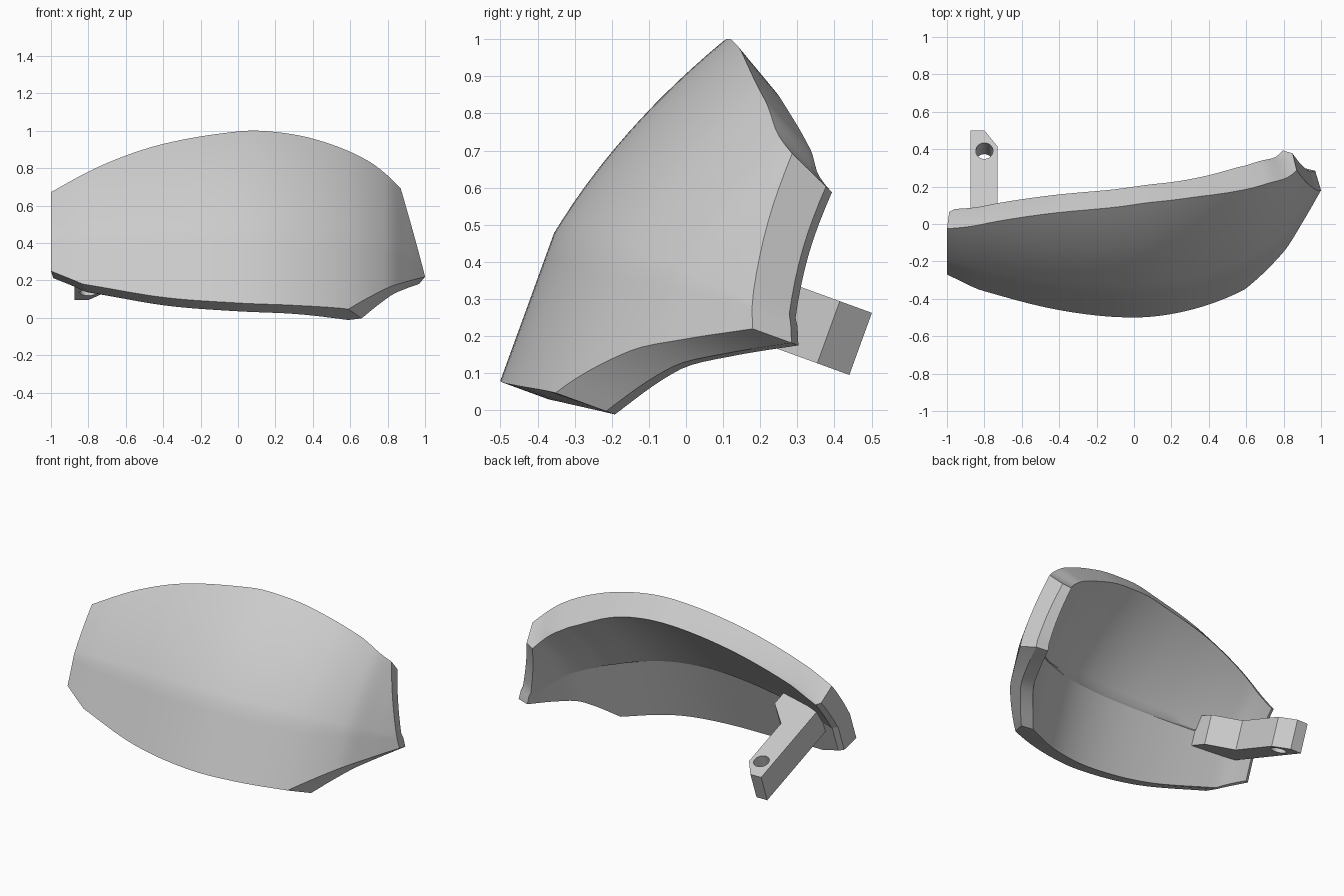
import bpy, bmesh, math
from mathutils import Matrix

cube = bpy.data.objects.get("Cube")
if cube:
    bpy.data.objects.remove(cube, do_unlink=True)

TILT = Matrix.Rotation(math.radians(-20), 4, 'X')   # the part leans back
CREASE = 0.328                                      # height where the wall starts to curve over

grey = bpy.data.materials.new("plain_grey")
grey.use_nodes = True
grey.diffuse_color = (0.6, 0.6, 0.6, 1)
grey.node_tree.nodes["Principled BSDF"].inputs["Base Color"].default_value = (0.6, 0.6, 0.6, 1)


def smooth_curve(pts):
    """Smooth function through a few (x, value) points."""
    n = len(pts)
    slope = lambda a, b: (pts[b][1] - pts[a][1]) / (pts[b][0] - pts[a][0])
    m = [slope(max(i - 1, 0), min(i + 1, n - 1)) for i in range(n)]

    def f(x):
        i = max(k for k in range(n - 1) if k == 0 or pts[k][0] <= x)
        (x0, a), (x1, b) = pts[i], pts[i + 1]
        h = x1 - x0
        t = (x - x0) / h
        return ((2*t**3 - 3*t*t + 1) * a + (t**3 - 2*t*t + t) * h * m[i]
                + (3*t*t - 2*t**3) * b + (t**3 - t*t) * h * m[i + 1])
    return f


def line(x, x0, a, x1, b):
    return a + (b - a) * (x - x0) / (x1 - x0)


# Plan curve of the wall, and its top and bottom outlines
plan = smooth_curve([(-1, -.339), (-.83, -.391), (-.4, -.47), (0, -.497), (.3, -.455),
                     (.59, -.346), (.8, -.195), (.9, -.06), (1, .094)])
top_curve = smooth_curve([(-1, .623), (-.7, .785), (-.4, .895), (0, .972), (.15, .98),
                          (.4, .953), (.7, .859), (.87, .748)])
low_curve = smooth_curve([(-.83, .05), (-.4, -.054), (0, -.096), (.3, -.094), (.59, -.076)])


def top(x):
    return top_curve(x) if x <= .87 else line(x, .87, .748, 1, .268)


def low(x):
    if x < -.83:
        return line(x, -1, .143, -.83, .05)
    return low_curve(x) if x <= .59 else line(x, .59, -.076, 1, .268)


def outer(x, w):
    t = max(w - CREASE, 0)
    return (x, plan(x) + .2 * t + .3 * t * t, w)


def thickness(x, w):
    """Offset from the outer to the inner skin."""
    d = .01
    s = (plan(min(x + d, 1)) - plan(max(x - d, -1))) / (min(x + d, 1) - max(x - d, -1))
    if x > 0:
        s = max(0, x - .6) * 2
    lean = .2 + .6 * (w - CREASE) if w > CREASE else 0
    thick = .13 + .04 * math.exp(-((x - .6) / .2) ** 2)
    return (-s * thick, thick, -lean * thick)


def finish(ob):
    ob.data.materials.append(grey)
    bpy.ops.object.select_all(action='DESELECT')
    ob.select_set(True)
    bpy.context.view_layer.objects.active = ob
    bpy.ops.object.shade_smooth_by_angle(angle=math.radians(25))


def to_object(bm, name):
    bmesh.ops.remove_doubles(bm, verts=bm.verts, dist=.0005)
    bmesh.ops.recalc_face_normals(bm, faces=bm.faces)
    bm.transform(TILT)
    mesh = bpy.data.meshes.new(name)
    bm.to_mesh(mesh)
    bm.free()
    ob = bpy.data.objects.new(name, mesh)
    bpy.context.collection.objects.link(ob)
    return ob


# Curved shell: outer skin, inner skin and a bevelled rim between them
spans = [(-1, -.83, 4), (-.83, .59, 32), (.59, .87, 12), (.87, 1, 10)]
xs = [a + (b - a) * i / n for a, b, n in spans for i in range(n)] + [1]
ROWS_LOW, ROWS_UP = 6, 14
bm = bmesh.new()
skin, lining, rim = [], [], []
for x in xs:
    mid_w = max(low(x), min(CREASE, top(x)))
    ws = [low(x) + (mid_w - low(x)) * j / ROWS_LOW for j in range(ROWS_LOW)]
    ws += [mid_w + (top(x) - mid_w) * j / ROWS_UP for j in range(ROWS_UP + 1)]
    cols = ([], [], [])
    for j, w in enumerate(ws):
        p, d = outer(x, w), thickness(x, w)
        q = [a + b for a, b in zip(p, d)]
        r = [p[0] + .3 * d[0], p[1] + .85 * d[1], p[2] + .85 * d[2]]
        if j == 0 and x >= .59:
            r[0] += .07 * (1 - x) / .41
        for col, co in zip(cols, (p, q, r)):
            col.append(bm.verts.new(co))
    skin.append(cols[0])
    lining.append(cols[1])
    rim.append(cols[2])

last_c, last_r = len(xs) - 1, ROWS_LOW + ROWS_UP
for grid in (skin, lining):
    for i in range(last_c):
        for j in range(last_r):
            bm.faces.new((grid[i][j], grid[i+1][j], grid[i+1][j+1], grid[i][j+1]))
border = ([(i, 0) for i in range(last_c)] + [(last_c, j) for j in range(last_r)]
          + [(i, last_r) for i in range(last_c, 0, -1)] + [(0, j) for j in range(last_r, 0, -1)])
for (a, b), (c, d) in zip(border, border[1:] + border[:1]):
    for g, h in ((skin, rim), (rim, lining)):
        bm.faces.new((g[a][b], g[c][d], h[c][d], h[a][b]))
bmesh.ops.delete(bm, geom=[v for v in bm.verts if not v.link_faces and v.is_valid], context='VERTS')
finish(to_object(bm, "shell"))

# Mounting arm: plan outline with a flared root and a clipped tip, raised to a block
outline = [(-.875, -.31), (-.6, -.33), (-.6, -.18), (-.73, -.05),
           (-.73, .289), (-.8, .381), (-.875, .381)]
bm = bmesh.new()
base = bm.faces.new([bm.verts.new((x, u, .24)) for x, u in outline])
raised = bmesh.ops.extrude_face_region(bm, geom=[base])["geom"]
bmesh.ops.translate(bm, vec=(0, 0, .178),
                    verts=[v for v in raised if isinstance(v, bmesh.types.BMVert)])
arm = to_object(bm, "mounting_arm")

# Bolt hole through the arm
bm = bmesh.new()
bmesh.ops.create_cone(bm, cap_ends=True, segments=32, radius1=.046, radius2=.046, depth=.5,
                      matrix=Matrix.Translation((-.8, .264, .33)))
cutter = to_object(bm, "hole_cutter")
cutter.hide_render = True
finish(arm)
cut = arm.modifiers.new("hole", 'BOOLEAN')
cut.operation = 'DIFFERENCE'
cut.solver = 'EXACT'
cut.object = cutter
bpy.context.view_layer.objects.active = arm
bpy.ops.object.modifier_apply(modifier=cut.name)
bpy.data.objects.remove(cutter, do_unlink=True)
finish_faces = arm.data.polygons
for f in finish_faces:
    f.material_index = 0
